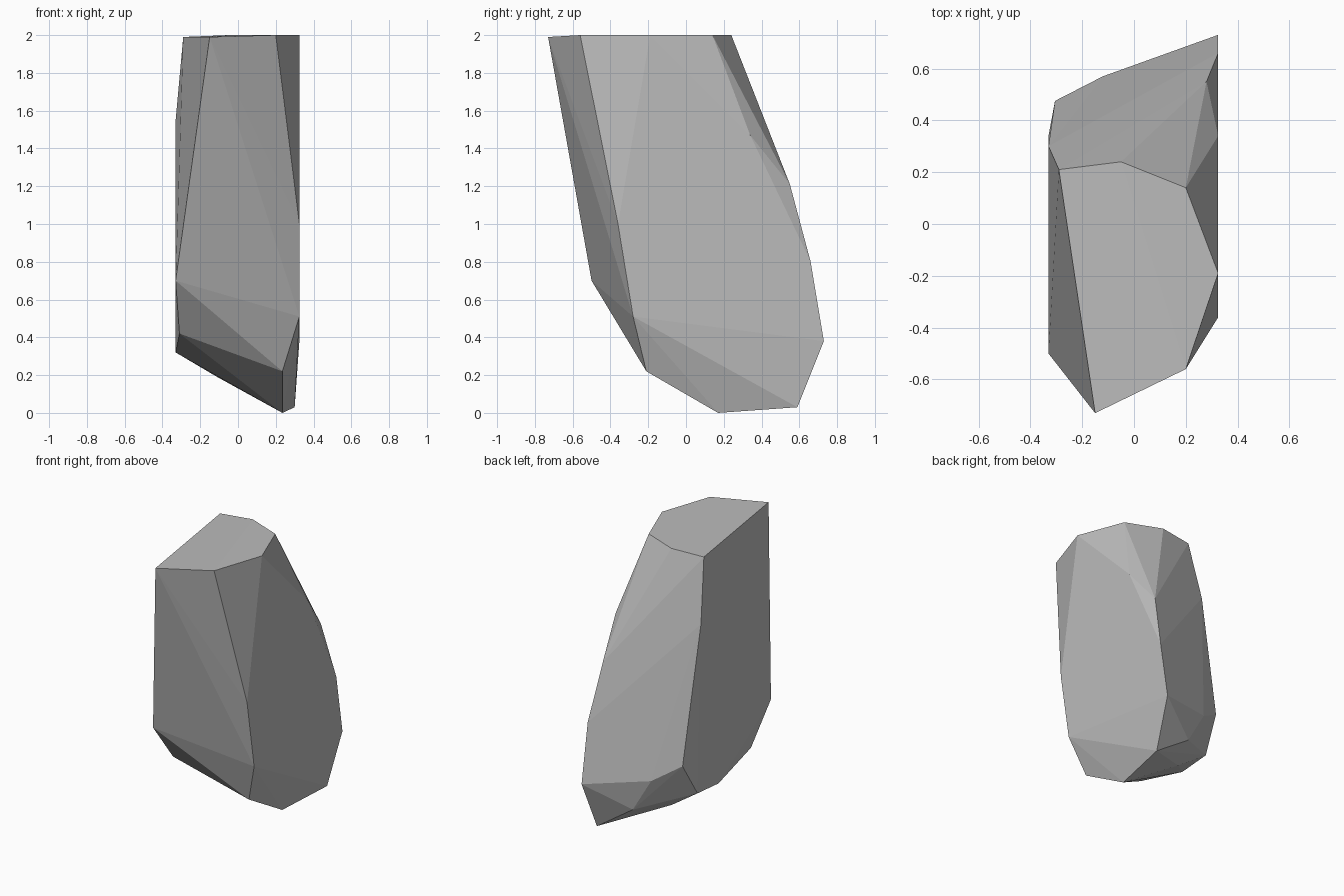
import bpy, bmesh, math

if "Cube" in bpy.data.objects:
    bpy.data.objects.remove(bpy.data.objects["Cube"])

# Corner points of the faceted boulder, grouped by region
flat_top = [(-0.15, -0.73, 1.99), (0.2, -0.56, 2), (0.325, -0.19, 2),
            (0.2, 0.14, 2), (-0.05, 0.24, 2), (-0.29, 0.21, 1.99)]
right_side = [(0.325, -0.36, 1.0), (0.325, -0.28, 0.51), (0.325, 0.34, 1.47),
              (0.28, 0.55, 1.21), (0.325, 0.66, 0.8), (0.325, 0.73, 0.38)]
left_side = [(-0.33, -0.5, 0.7), (-0.31, -0.3, 0.42), (-0.33, 0.1, 0.32),
             (-0.33, 0.34, 0.34), (-0.305, 0.475, 0.58), (-0.33, 0.3, 1.55)]
back = [(-0.12, 0.57, 0.46), (0.02, 0.58, 0.22)]
underside = [(0.235, -0.21, 0.22), (0.235, 0.17, 0), (0.3, 0.59, 0.03),
             (-0.11, 0.32, 0.19)]

# Wrap the corners in a hull and merge nearly flat facets
bm = bmesh.new()
for co in flat_top + right_side + left_side + back + underside:
    bm.verts.new(co)
hull = bmesh.ops.convex_hull(bm, input=bm.verts)
loose = [v for v in bm.verts if not v.link_faces]
bmesh.ops.delete(bm, geom=loose, context='VERTS')
bmesh.ops.dissolve_limit(bm, angle_limit=math.radians(1.5),
                         verts=bm.verts, edges=bm.edges)
bmesh.ops.recalc_face_normals(bm, faces=bm.faces)

mesh = bpy.data.meshes.new("boulder")
bm.to_mesh(mesh)
bm.free()

# Plain grey stone
stone = bpy.data.materials.new("grey_stone")
stone.diffuse_color = (0.5, 0.5, 0.5, 1)
stone.use_nodes = True
stone.node_tree.nodes["Principled BSDF"].inputs["Base Color"].default_value = stone.diffuse_color
mesh.materials.append(stone)
boulder = bpy.data.objects.new("boulder", mesh)
bpy.context.collection.objects.link(boulder)
